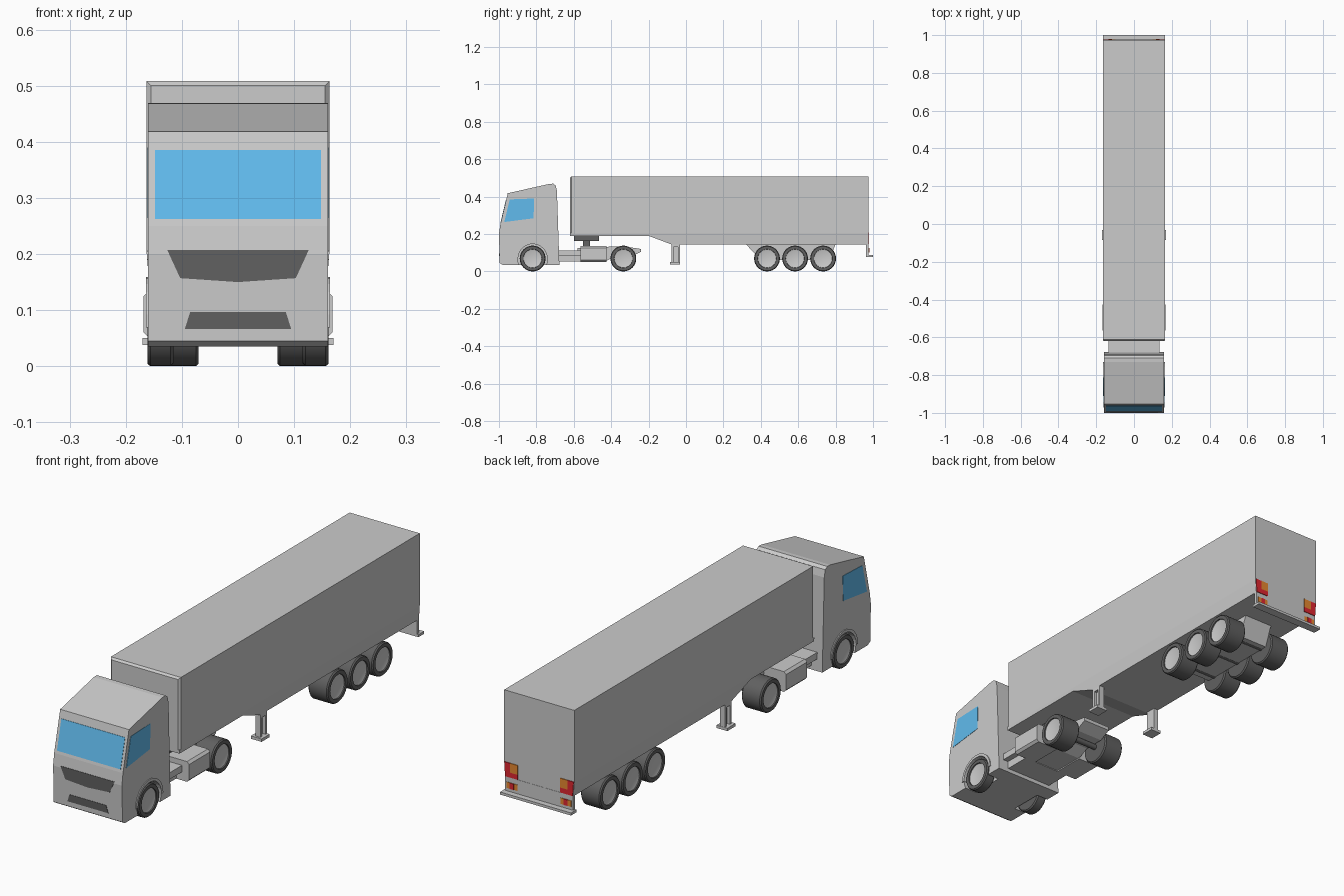
import bpy, bmesh
from math import sin, cos, pi
from mathutils import Vector

if "Cube" in bpy.data.objects:
    bpy.data.objects.remove(bpy.data.objects["Cube"])


def material(name, rgb):
    m = bpy.data.materials.new(name)
    m.diffuse_color = (*rgb, 1)
    m.use_nodes = True
    m.node_tree.nodes["Principled BSDF"].inputs["Base Color"].default_value = m.diffuse_color
    return m


DARK = material("dark", (0.12, 0.12, 0.12))
GLASS = material("glass", (0.12, 0.5, 0.85))
RED = material("red", (0.75, 0.02, 0.03))
ORANGE = material("orange", (0.8, 0.25, 0.03))


def finish(bm, name, mat=None, mirror=False):
    bmesh.ops.recalc_face_normals(bm, faces=bm.faces)
    me = bpy.data.meshes.new(name)
    bm.to_mesh(me)
    bm.free()
    ob = bpy.data.objects.new(name, me)
    bpy.context.collection.objects.link(ob)
    if mat:
        me.materials.append(mat)
    if mirror:
        ob.modifiers.new("mirror", "MIRROR")
    return ob


def solid(name, pts, vec, mat=None, mirror=False):
    """Extrude a closed 3D outline along a vector."""
    bm = bmesh.new()
    f = bm.faces.new([bm.verts.new(p) for p in pts])
    r = bmesh.ops.extrude_face_region(bm, geom=[f], use_keep_orig=True)
    vs = [v for v in r["geom"] if isinstance(v, bmesh.types.BMVert)]
    bmesh.ops.translate(bm, verts=vs, vec=Vector(vec))
    return finish(bm, name, mat, mirror)


def side(name, yz, x0, x1, mat=None, mirror=False):
    """Extrude a side profile (y, z) from x0 to x1."""
    return solid(name, [(x0, y, z) for y, z in yz], (x1 - x0, 0, 0), mat, mirror)


def box(name, x0, x1, y0, y1, z0, z1, mat=None, mirror=False):
    return side(name, [(y0, z0), (y1, z0), (y1, z1), (y0, z1)], x0, x1, mat, mirror)


def lathe(name, profile, y, z, mat=None, mirror=True, n=32):
    """Revolve (x, radius) points about an axle parallel to x."""
    bm = bmesh.new()
    rings = [[bm.verts.new((x, y + r * cos(2 * pi * i / n), z + r * sin(2 * pi * i / n)))
              for i in range(n)] for x, r in profile]
    for a, b in zip(rings, rings[1:]):
        for i in range(n):
            j = (i + 1) % n
            bm.faces.new((a[i], a[j], b[j], b[i]))
    bm.faces.new(rings[0])
    bm.faces.new(rings[-1])
    ob = finish(bm, name, mat, mirror)
    bpy.context.view_layer.objects.active = ob
    ob.select_set(True)
    bpy.ops.object.shade_smooth_by_angle(angle=0.6)
    ob.select_set(False)
    return ob


# Cab shell with wheel pockets
R, FRONT = 0.069, -0.82
cab = side("cab", [(-0.98, 0.035), (-0.996, 0.045), (-1.0, 0.2), (-0.993, 0.25), (-0.953, 0.418),
                   (-0.73, 0.468), (-0.71, 0.469), (-0.697, 0.46), (-0.69, 0.43), (-0.677, 0.035)],
           -0.16, 0.16)
cutter = lathe("wheel_pocket", [(0.105, 0.08), (0.2, 0.08)], FRONT, R)
cutter.hide_render = True
mod = cab.modifiers.new("pockets", "BOOLEAN")
mod.object, mod.operation, mod.solver = cutter, "DIFFERENCE", "EXACT"
bpy.context.view_layer.objects.active = cab
bpy.ops.object.modifier_apply(modifier=mod.name)
bpy.data.objects.remove(cutter)

# Wheel arch trim
arc = [pi * i / 12 for i in range(13)]
side("wheel_arch", [(FRONT + 0.09 * cos(a), R + 0.09 * sin(a)) for a in arc] +
     [(FRONT + 0.078 * cos(a), R + 0.078 * sin(a)) for a in reversed(arc)], 0.14, 0.164, mirror=True)


# Windscreen, side windows and grilles
def front_y(z):
    if z > 0.25:
        return -0.993 + (z - 0.25) * 0.04 / 0.168
    if z > 0.2:
        return -1.0 + (z - 0.2) * 0.14
    return -0.996 - (z - 0.045) * 0.004 / 0.155


def front_panel(name, xz, mat):
    return solid(name, [(x, front_y(z) - 0.0015, z) for x, z in xz], (0, 0.003, 0), mat)


front_panel("windscreen", [(-0.148, 0.262), (0.148, 0.262), (0.148, 0.385), (-0.148, 0.385)], GLASS)
front_panel("upper_grille", [(-0.126, 0.207), (-0.103, 0.157), (0, 0.15),
                             (0.103, 0.157), (0.126, 0.207)], DARK)
front_panel("lower_grille", [(-0.085, 0.097), (-0.095, 0.066), (0.095, 0.066), (0.085, 0.097)], DARK)
side("side_window", [(-0.972, 0.264), (-0.942, 0.385), (-0.812, 0.39), (-0.815, 0.284)],
     0.158, 0.1615, GLASS, True)

# Tractor chassis, tanks and coupling
box("chassis_deck", -0.135, 0.135, -0.68, -0.565, 0.085, 0.113)
box("chassis_underside", -0.11, 0.11, -0.68, -0.565, 0.052, 0.085)
side("chassis_frame", [(-0.58, 0.055), (-0.43, 0.055), (-0.38, 0.08), (-0.29, 0.08), (-0.24, 0.105),
                       (-0.24, 0.12), (-0.34, 0.135), (-0.58, 0.125)], -0.065, 0.065)
tank = [(0.06, 0.05), (0.158, 0.05), (0.168, 0.06), (0.168, 0.125), (0.158, 0.135), (0.06, 0.135)]
solid("side_tank", [(x, -0.565, z) for x, z in tank], (0, 0.14, 0), mirror=True)
box("coupling_post", -0.05, 0.05, -0.55, -0.512, 0.12, 0.165, DARK)
box("coupling_plate", -0.08, 0.08, -0.6, -0.465, 0.162, 0.19, DARK)

# Wheels: narrow at the front, twin width behind
for name, y, inner in [("front", FRONT, 0.115), ("drive", -0.335, 0.07), ("trailer_1", 0.433, 0.07),
                       ("trailer_2", 0.583, 0.07), ("trailer_3", 0.733, 0.07)]:
    lathe(name + "_tyre", [(inner, 0.05), (inner, 0.064), (inner + 0.005, R), (0.156, R),
                           (0.161, 0.065), (0.161, 0.05), (0.153, 0.048)], y, R, DARK)
    lathe(name + "_rim", [(0.145, 0.05), (0.157, 0.05), (0.154, 0.042)], y, R)
    lathe(name + "_axle", [(-0.12, 0.012), (0.12, 0.012)], y, R, DARK, False, 12)

# Trailer body, bevelled at the front
body = box("trailer_body", -0.163, 0.163, -0.62, 0.975, 0.205, 0.508)
bm = bmesh.new()
bm.from_mesh(body.data)
edges = [e for e in bm.edges if all(v.co.y < -0.6 for v in e.verts)
         and any(v.co.z > 0.4 for v in e.verts)]
bmesh.ops.bevel(bm, geom=edges, offset=0.008, segments=1, affect="EDGES")
bm.to_mesh(body.data)
bm.free()

# Tapered lower trailer skirt with raised neck
skirt = side("trailer_skirt", [(-0.62, 0.205), (-0.62, 0.19), (-0.2, 0.19), (-0.08, 0.145),
                               (0.975, 0.145), (0.975, 0.205)], -0.163, 0.163)
for v in skirt.data.vertices:
    v.co.x *= 1 - (0.205 - v.co.z) * 0.5

# Axle housing between the trailer wheels
side("axle_housing", [(0.32, 0.146), (0.40, 0.06), (0.765, 0.06), (0.80, 0.146)], -0.068, 0.068)

# Landing legs: channel with side flanges and a foot
box("leg_web", 0.135, 0.145, -0.072, -0.038, 0.05, 0.15, mirror=True)
for i, y in enumerate((-0.077, -0.043)):
    box(f"leg_flange_{i}", 0.135, 0.158, y, y + 0.01, 0.05, 0.15, mirror=True)
box("leg_cap", 0.135, 0.158, -0.077, -0.033, 0.13, 0.15, mirror=True)
box("leg_foot", 0.12, 0.17, -0.086, -0.032, 0.038, 0.05, mirror=True)

# Rear bumper
box("bumper_plate", -0.158, 0.158, 0.963, 0.976, 0.078, 0.146)
box("bumper_lip", -0.165, 0.165, 0.963, 1.0, 0.076, 0.087)


# Rear lamps
def rear_panel(name, xz, mat, y=0.974):
    return solid(name, [(x, y, z) for x, z in xz], (0, 0.004, 0), mat, True)


rear_panel("brake_lamp", [(0.098, 0.147), (0.157, 0.147), (0.161, 0.207), (0.133, 0.207),
                          (0.133, 0.168), (0.098, 0.168)], RED)
rear_panel("turn_lamp", [(0.098, 0.168), (0.133, 0.168), (0.133, 0.207), (0.098, 0.207)], ORANGE)
rear_panel("lower_lamp", [(0.1, 0.1), (0.15, 0.1), (0.15, 0.125), (0.1, 0.125)], ORANGE)
rear_panel("lower_reflector", [(0.116, 0.1), (0.134, 0.1), (0.134, 0.125), (0.116, 0.125)], RED, 0.976)
